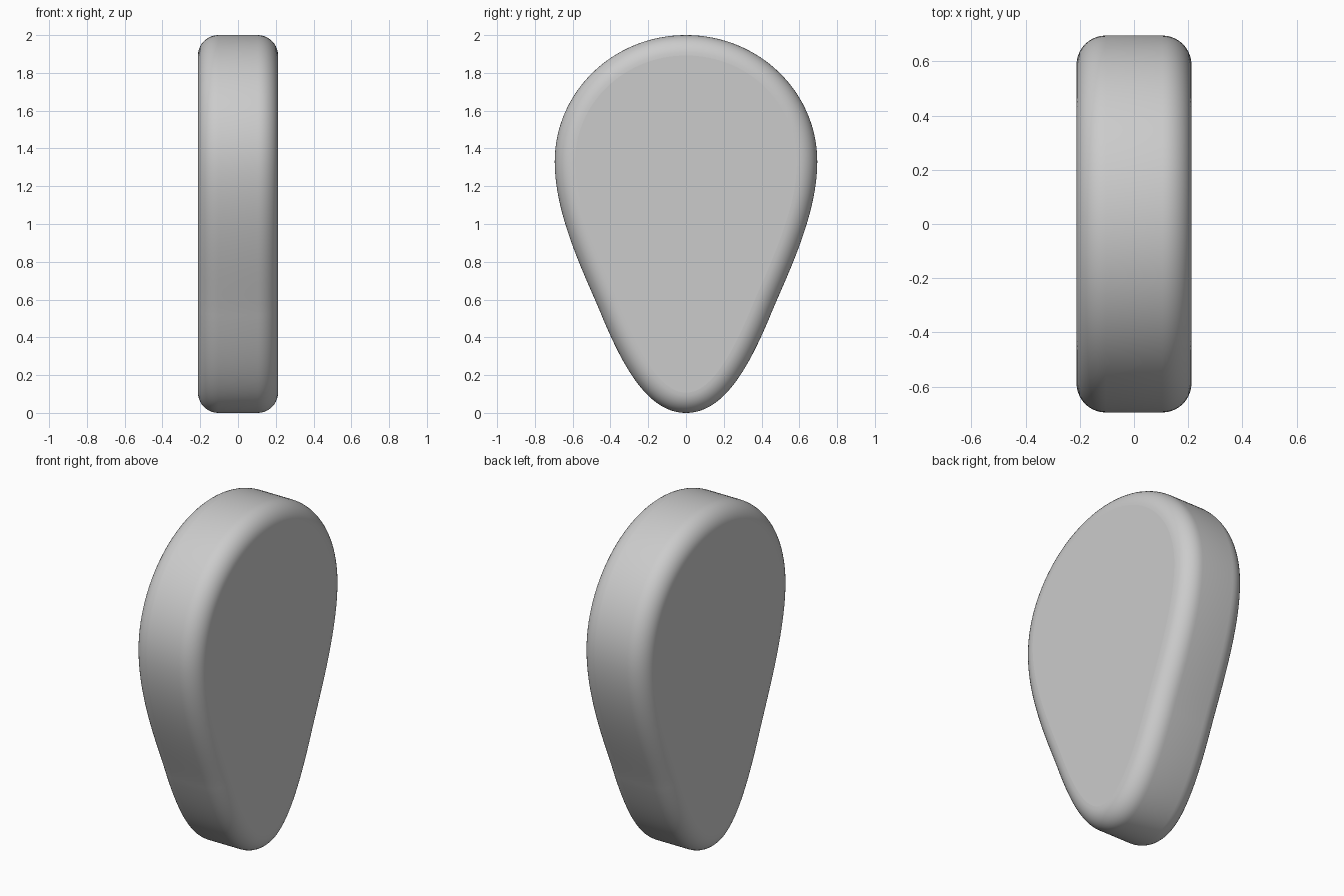
import bpy, bmesh, math
from mathutils import Vector
from mathutils.geometry import interpolate_bezier

if "Cube" in bpy.data.objects:
    bpy.data.objects.remove(bpy.data.objects["Cube"])

HALF_X, R, STEPS, SEG = 0.212, 0.108, 32, 10

# Half of the teardrop outline (y, z) as three bezier spans, top to bottom
spans = [
    ((0, 2), (0.385, 2), (0.695, 1.70), (0.695, 1.33)),
    ((0.695, 1.33), (0.695, 1.03), (0.52, 0.70), (0.44, 0.50)),
    ((0.44, 0.50), (0.33, 0.24), (0.20, 0), (0, 0)),
]
half = []
for s in spans:
    half += interpolate_bezier(*[Vector((a, b)) for a, b in s], STEPS + 1)[:-1]
half.append(Vector((0, 0)))
outline = half + [Vector((-p.x, p.y)) for p in reversed(half[1:-1])]
n = len(outline)

# Inward normals of the outline
inward = []
for i in range(n):
    t = (outline[(i + 1) % n] - outline[i - 1]).normalized()
    inward.append(Vector((t.y, -t.x)))

# Cross-section of the rim: rounded edge on both sides (x, inset)
arc = [(HALF_X - R + R * math.sin(a), R * (1 - math.cos(a)))
       for a in (math.pi / 2 * k / SEG for k in range(SEG + 1))]
section = [(-x, d) for x, d in reversed(arc)] + arc

# Teardrop body: rim rings closed with flat faces
bm = bmesh.new()
rings = []
for x, inset in section:
    pts = [p + m * inset for p, m in zip(outline, inward)]
    rings.append([bm.verts.new((x, p.x, p.y)) for p in pts])
for a, b in zip(rings, rings[1:]):
    for i in range(n):
        j = (i + 1) % n
        bm.faces.new((a[i], a[j], b[j], b[i])).smooth = True
bm.faces.new(rings[0])
bm.faces.new(rings[-1])
bmesh.ops.recalc_face_normals(bm, faces=bm.faces)

mesh = bpy.data.meshes.new("teardrop_body")
bm.to_mesh(mesh)
bm.free()
body = bpy.data.objects.new("teardrop_body", mesh)
bpy.context.collection.objects.link(body)
